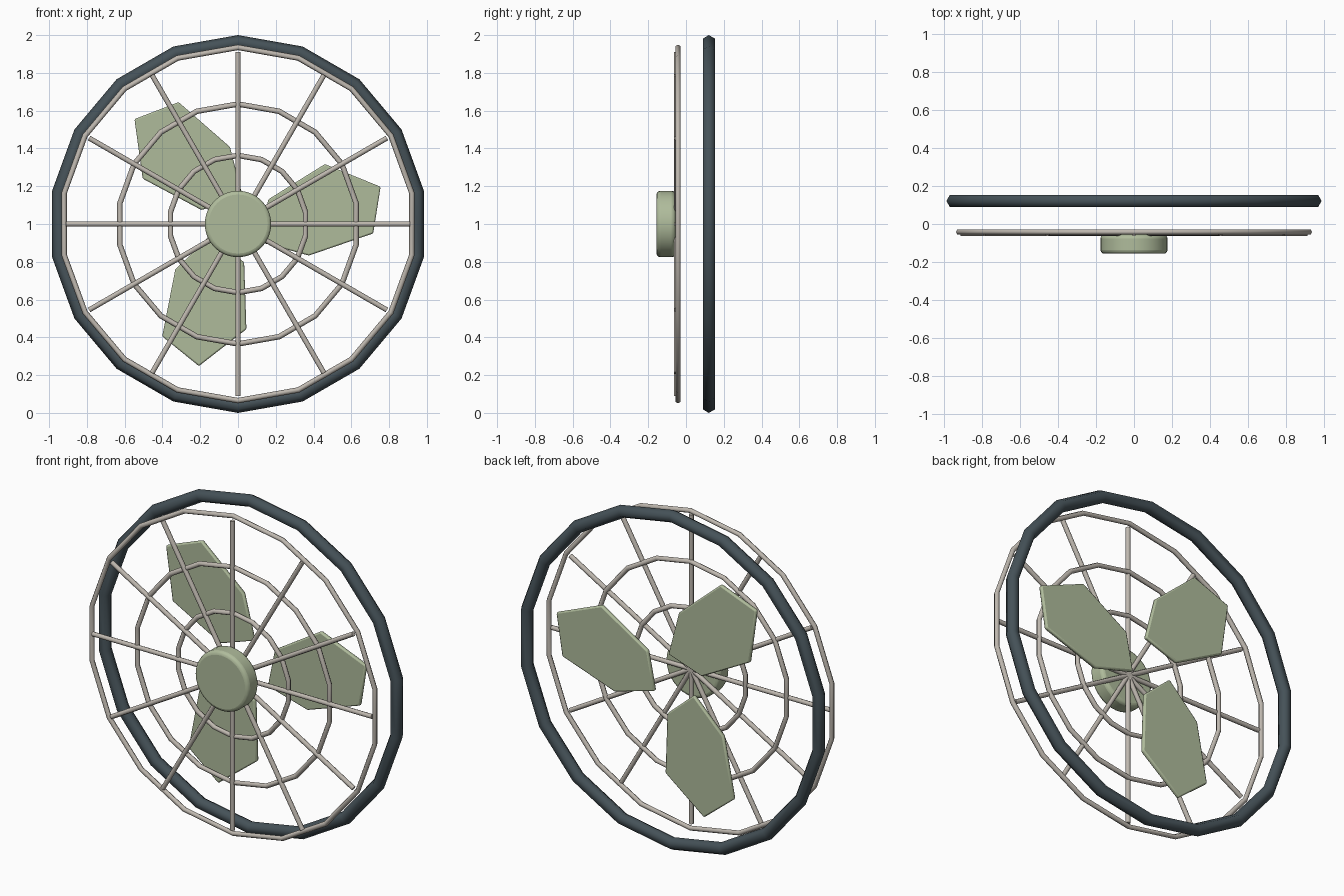
import bpy, bmesh, math
from mathutils import Matrix, Vector

if "Cube" in bpy.data.objects:
    bpy.data.objects.remove(bpy.data.objects["Cube"])


def material(name, colour):
    m = bpy.data.materials.new(name)
    m.diffuse_color = (*colour, 1)
    m.use_nodes = True
    m.node_tree.nodes["Principled BSDF"].inputs["Base Color"].default_value = m.diffuse_color
    return m


GREEN = material("sage_green", (0.43, 0.50, 0.33))
METAL = material("warm_grey_metal", (0.52, 0.48, 0.43))
DARK = material("dark_slate", (0.060, 0.084, 0.098))
CENTRE = Vector((0, 0, 1))


def finish(ob, name, mat, angle):
    ob.name = name
    ob.data.materials.append(mat)
    bpy.ops.object.select_all(action='DESELECT')
    ob.select_set(True)
    bpy.context.view_layer.objects.active = ob
    bpy.ops.object.shade_smooth_by_angle(angle=math.radians(angle))
    return ob


def ring(name, radius, tube, y, mat):
    # 18-sided hoop standing upright, with a corner at the very top
    bpy.ops.mesh.primitive_torus_add(
        major_segments=18, minor_segments=6, major_radius=radius, minor_radius=tube,
        location=(0, y, 1), rotation=(math.pi / 2, math.pi / 2, 0))
    return finish(bpy.context.object, name, mat, 70)


def bevel(ob, width, segments):
    mod = ob.modifiers.new("rounded_edge", 'BEVEL')
    mod.width = width
    mod.segments = segments
    mod.limit_method = 'ANGLE'
    mod.angle_limit = math.radians(40)


# Rear rim
ring("rear_rim", 0.963, 0.037, 0.121, DARK)

# Guard rings
for name, radius in (("outer", 0.935), ("middle", 0.635), ("inner", 0.363)):
    ring(name + "_guard_ring", radius, 0.0145, -0.042, METAL)

# Guard spokes, radiating from the centre
LENGTH = 0.91
for i in range(12):
    a = i * math.pi / 6
    d = Vector((math.sin(a), 0, math.cos(a)))
    bpy.ops.mesh.primitive_cylinder_add(
        vertices=8, radius=0.0135, depth=LENGTH, rotation=(0, a, 0),
        location=CENTRE + d * LENGTH / 2 + Vector((0, -0.05, 0)))
    finish(bpy.context.object, f"guard_spoke_{i + 1}", METAL, 50)

# Hub cap
bpy.ops.mesh.primitive_cylinder_add(
    vertices=32, radius=0.176, depth=0.1, location=(0, -0.106, 1),
    rotation=(math.pi / 2, 0, 0))
hub = finish(bpy.context.object, "hub_cap", GREEN, 50)
bevel(hub, 0.02, 3)

# Fan blades: six-cornered plates, one outline turned in thirds
OUTLINE = [(0.115, -0.095), (0.375, -0.167), (0.716, -0.05),
           (0.755, 0.197), (0.46, 0.317), (0.16, 0.13)]
for i in range(3):
    bm = bmesh.new()
    face = bm.faces.new([bm.verts.new((x, -0.012, z)) for x, z in OUTLINE])
    out = bmesh.ops.extrude_face_region(bm, geom=[face])
    bmesh.ops.translate(bm, vec=(0, 0.024, 0),
                        verts=[v for v in out["geom"] if isinstance(v, bmesh.types.BMVert)])
    bmesh.ops.recalc_face_normals(bm, faces=bm.faces)
    bm.transform(Matrix.Rotation(i * math.tau / 3, 4, 'Y'))
    mesh = bpy.data.meshes.new("fan_blade")
    bm.to_mesh(mesh)
    bm.free()
    blade = bpy.data.objects.new("fan_blade", mesh)
    bpy.context.collection.objects.link(blade)
    blade.location = (0, 0.12, 1)
    finish(blade, f"fan_blade_{i + 1}", GREEN, 60)
    bevel(blade, 0.008, 2)
